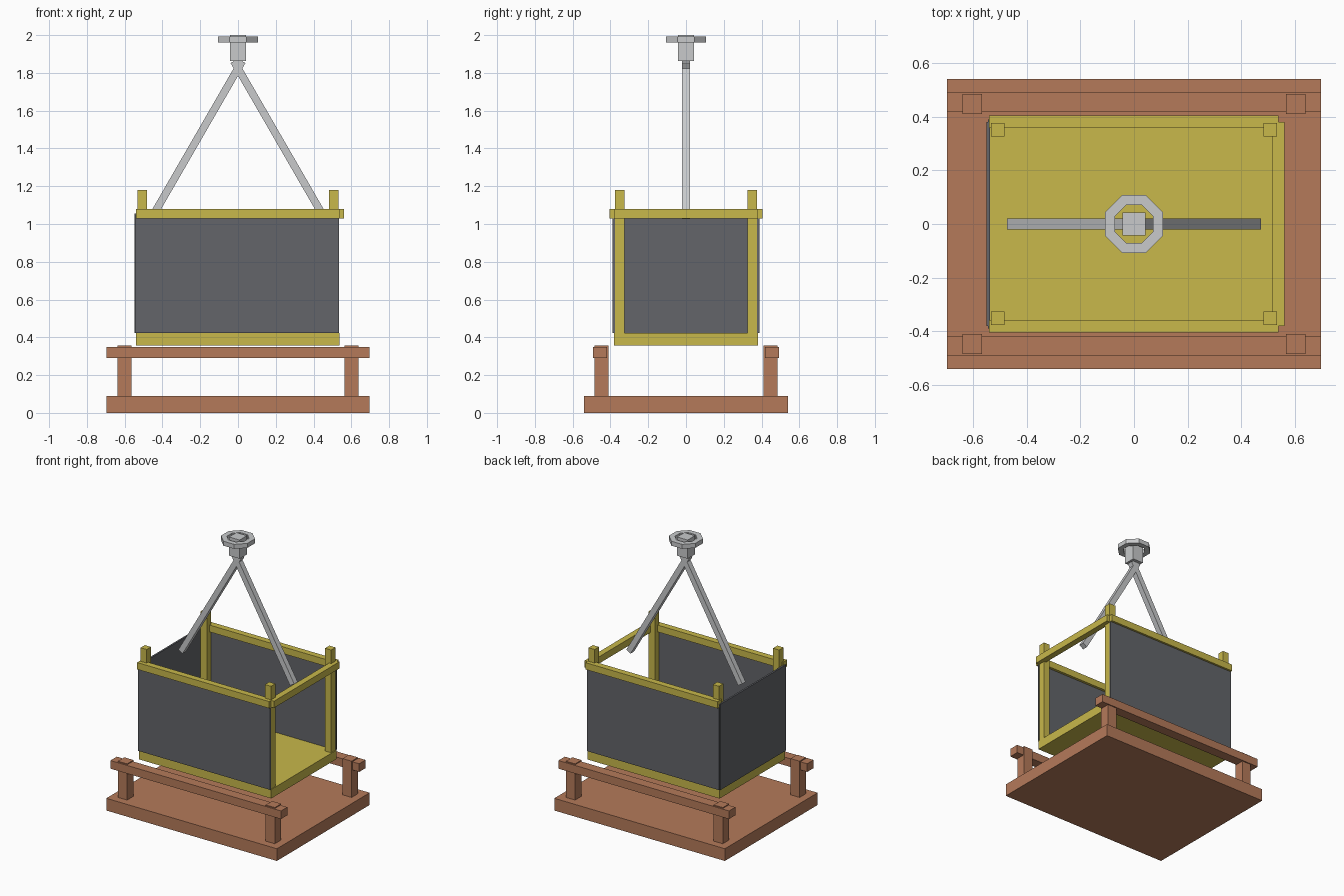
import bpy, bmesh
from math import pi, cos, sin
from mathutils import Vector

cube = bpy.data.objects.get("Cube")
if cube:
    bpy.data.objects.remove(cube, do_unlink=True)


def material(name, rgb):
    m = bpy.data.materials.new(name)
    m.use_nodes = True
    m.diffuse_color = (*rgb, 1)
    m.node_tree.nodes["Principled BSDF"].inputs["Base Color"].default_value = (*rgb, 1)
    return m


WOOD = material("reddish wood", (0.46, 0.195, 0.102))
YELLOW = material("yellow paint", (0.58, 0.48, 0.07))
PANEL = material("dark grey panel", (0.125, 0.13, 0.144))
STEEL = material("light steel", (0.58, 0.59, 0.6))


def finish(bm, name, mat):
    bmesh.ops.recalc_face_normals(bm, faces=bm.faces)
    mesh = bpy.data.meshes.new(name)
    bm.to_mesh(mesh)
    bm.free()
    mesh.materials.append(mat)
    obj = bpy.data.objects.new(name, mesh)
    bpy.context.collection.objects.link(obj)
    return obj


def box(name, mat, x, y, z):
    """Box given by its (low, high) range on each axis."""
    bm = bmesh.new()
    bmesh.ops.create_cube(bm, size=1)
    for v in bm.verts:
        v.co = [(lo + hi) / 2 + c * (hi - lo) for c, (lo, hi) in zip(v.co, (x, y, z))]
    return finish(bm, name, mat)


def around(centre, half):
    return centre - half, centre + half


def bar(name, mat, start, end, width):
    """Square bar between two points."""
    start, end = Vector(start), Vector(end)
    axis = end - start
    obj = box(name, mat, around(0, width / 2), around(0, width / 2), (0, axis.length))
    obj.location = start
    obj.rotation_euler = axis.to_track_quat("Z", "Y").to_euler()
    return obj


def ring(name, mat, inner, outer, low, high, sides):
    """Flat-sided ring; inner and outer are distances to the flats."""
    bm = bmesh.new()
    section = [(inner, low), (outer, low), (outer, high), (inner, high)]
    loops = []
    for i in range(sides):
        a = 2 * pi * (i + 0.5) / sides
        k = 1 / cos(pi / sides)
        loops.append([bm.verts.new((r * k * cos(a), r * k * sin(a), z)) for r, z in section])
    for i in range(sides):
        p, q = loops[i], loops[(i + 1) % sides]
        for j in range(4):
            n = (j + 1) % 4
            bm.faces.new((p[j], q[j], q[n], p[n]))
    return finish(bm, name, mat)


SIDES = (("front", -1), ("back", 1))
ENDS = (("right", -1), ("left", 1))

# Wooden pallet with two raised side rails
box("pallet_base", WOOD, (-0.695, 0.695), (-0.54, 0.54), (0, 0.09))
for side, sy in SIDES:
    box(f"pallet_rail_{side}", WOOD, (-0.695, 0.695), around(sy * 0.455, 0.037), (0.29, 0.35))
    for end, sx in ENDS:
        box(f"pallet_post_{side}_{end}", WOOD, around(sx * 0.602, 0.037),
            around(sy * 0.447, 0.037), (0.09, 0.357))

# Basket floor, corner posts and top rails
box("basket_floor", YELLOW, (-0.54, 0.537), (-0.38, 0.38), (0.357, 0.423))
for side, sy in SIDES:
    box(f"basket_rail_{side}", YELLOW, (-0.54, 0.537), around(sy * 0.381, 0.023), (1.03, 1.08))
    box(f"basket_panel_{side}", PANEL, (-0.543, 0.535), around(sy * 0.383, 0.006), (0.423, 1.05))
    for end, sx in ENDS:
        box(f"basket_post_{side}_{end}", YELLOW, around(sx * 0.507, 0.025),
            around(sy * 0.35, 0.025), (0.4, 1.18))
# One end is open below its rail, the other is closed by a panel
box("basket_rail_left", YELLOW, (0.515, 0.56), (-0.38, 0.38), (1.03, 1.08))
box("basket_panel_right", PANEL, (-0.549, -0.536), (-0.38, 0.38), (0.423, 1.055))

# Lifting arms crossing under the swivel head
for end, sx in ENDS:
    bar(f"lifting_arm_{end}", STEEL, (sx * 0.455, 0, 1.036), (sx * -0.022, 0, 1.862), 0.04)
box("swivel_block", STEEL, around(0, 0.043), around(0, 0.043), (1.862, 2))
ring("swivel_ring", STEEL, 0.07, 0.107, 1.96, 1.993, 8)
